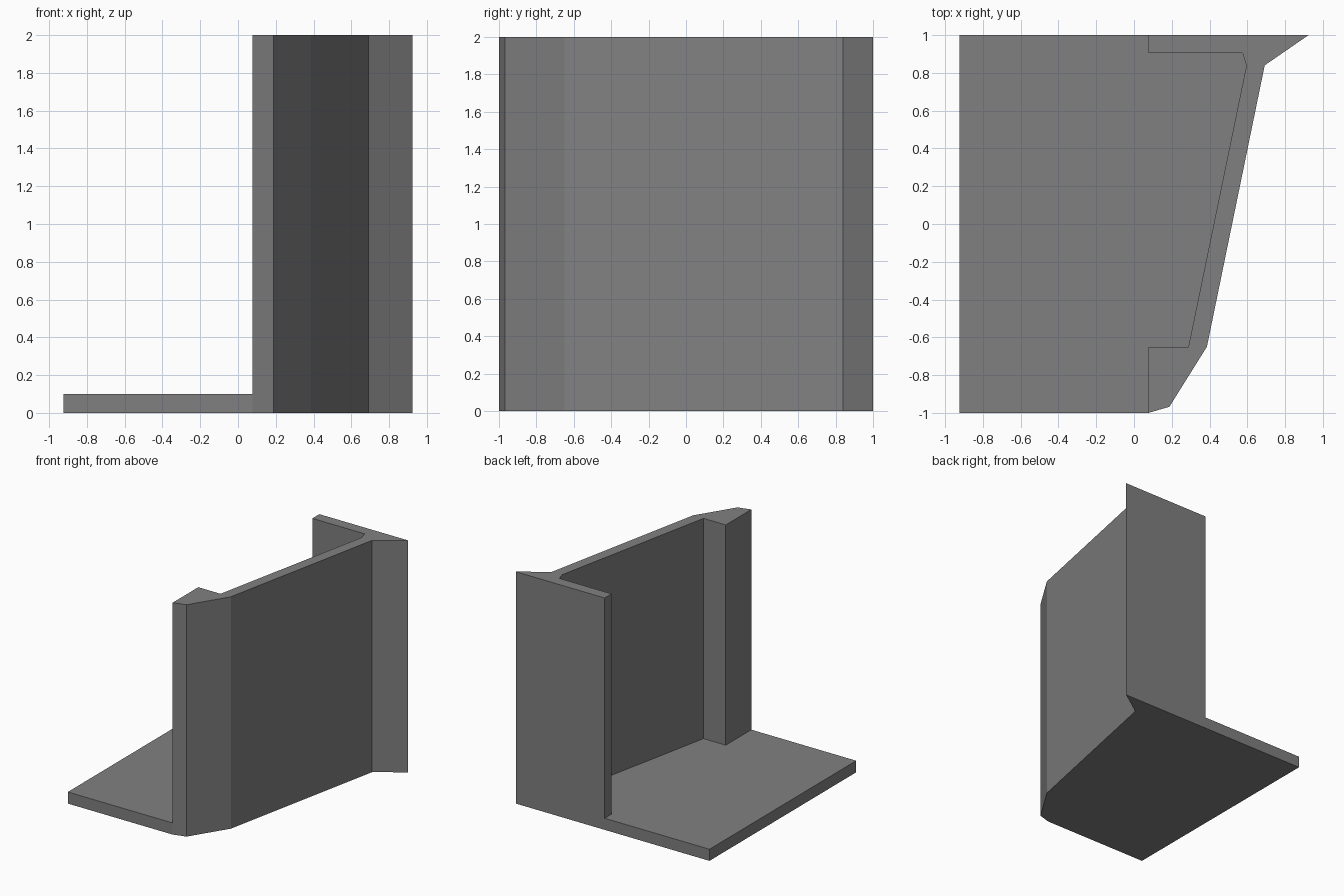
import bpy, bmesh

if "Cube" in bpy.data.objects:
    bpy.data.objects.remove(bpy.data.objects["Cube"])

FLOOR_H, WALL_H = 0.1, 2.0

# Plan view outlines, counter-clockwise
left_edge = [(-0.924, 1.0), (-0.924, -1.0)]
outer = [(0.076, -1.0), (0.187, -0.968), (0.386, -0.65), (0.692, 0.84), (0.924, 1.0)]
inner = [(0.076, 1.0), (0.076, 0.905), (0.575, 0.905), (0.595, 0.838),
         (0.288, -0.65), (0.076, -0.65)]
wall_outline = outer + inner
floor_outline = left_edge + [outer[0]] + inner[::-1]

grey = bpy.data.materials.new("mid grey")
grey.diffuse_color = (0.216, 0.216, 0.216, 1.0)
grey.use_nodes = True
grey.node_tree.nodes["Principled BSDF"].inputs["Base Color"].default_value = grey.diffuse_color


def shell(name, outline, top, side_bottom):
    """Upright prism; side_bottom(a, b) gives where each side starts, or None to skip it."""
    bm = bmesh.new()

    def face(points):
        bm.faces.new([bm.verts.new(p) for p in points])

    face([(x, y, top) for x, y in outline])
    face([(x, y, 0) for x, y in reversed(outline)])
    for a, b in zip(outline, outline[1:] + outline[:1]):
        z = side_bottom(a, b)
        if z is not None:
            face([(*a, z), (*b, z), (*b, top), (*a, top)])
    bmesh.ops.remove_doubles(bm, verts=bm.verts, dist=1e-5)
    mesh = bpy.data.meshes.new(name)
    bm.to_mesh(mesh)
    bm.free()
    mesh.materials.append(grey)
    obj = bpy.data.objects.new(name, mesh)
    bpy.context.collection.objects.link(obj)


# Edges where the floor meets the wall
joint = inner + [outer[0]]


def shared(a, b):
    return a in joint and b in joint


# Floor slab: no hidden sides against the wall
shell("floor", floor_outline, FLOOR_H, lambda a, b: None if shared(a, b) else 0.0)
# Slanted wall with end returns: inner sides start on top of the floor
shell("wall", wall_outline, WALL_H, lambda a, b: FLOOR_H if shared(a, b) else 0.0)
